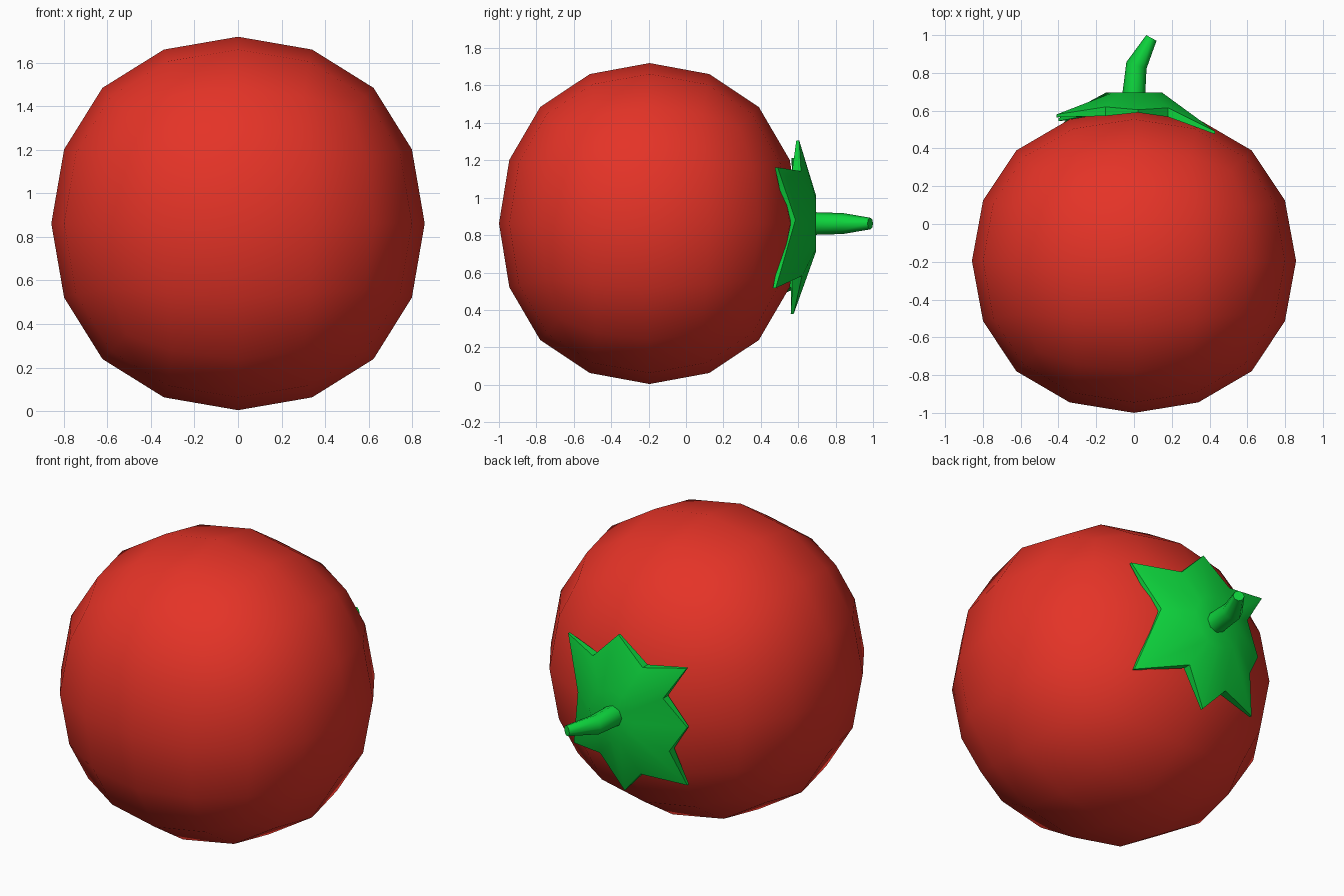
import bpy, bmesh, math
from mathutils import Vector

if "Cube" in bpy.data.objects:
    bpy.data.objects.remove(bpy.data.objects["Cube"])

CY, CZ = -0.195, 0.862      # body centre


def material(name, rgb):
    m = bpy.data.materials.new(name)
    m.diffuse_color = (*rgb, 1)
    m.use_nodes = True
    m.node_tree.nodes["Principled BSDF"].inputs["Base Color"].default_value = m.diffuse_color
    return m


red = material("red_skin", (0.78, 0.033, 0.02))
green = material("green_leaf", (0.004, 0.65, 0.045))


def make(name, bm, mat):
    bmesh.ops.recalc_face_normals(bm, faces=bm.faces)
    for f in bm.faces:
        f.smooth = True
    me = bpy.data.meshes.new(name)
    bm.to_mesh(me)
    bm.free()
    me.materials.append(mat)
    ob = bpy.data.objects.new(name, me)
    bpy.context.collection.objects.link(ob)
    return ob


# fruit body: a subdivided cube, slightly flattened front to back
bm = bmesh.new()
bmesh.ops.create_cube(bm, size=2)
k = 0.858 / 0.8395
bmesh.ops.scale(bm, vec=(k, k * 0.938, k), verts=bm.verts)
bmesh.ops.translate(bm, vec=(0, CY, CZ), verts=bm.verts)
body = make("fruit_body", bm, red)
sub = body.modifiers.new("round", 'SUBSURF')
sub.levels = sub.render_levels = 2

# leafy crown: seven pointed leaves, (x, y, z from centre), tip then notch
outline = [
    (0.43, 0.49, 0.30), (0.18, 0.615, 0.28),
    (0.02, 0.605, 0.445), (-0.15, 0.62, 0.30),
    (-0.41, 0.58, 0.35), (-0.28, 0.615, 0.15),
    (-0.40, 0.56, -0.01), (-0.31, 0.60, -0.16),
    (-0.38, 0.53, -0.37), (-0.13, 0.61, -0.34),
    (0.0, 0.575, -0.485), (0.13, 0.62, -0.28),
    (0.40, 0.48, -0.345), (0.30, 0.585, 0.02),
]
bm = bmesh.new()
n = len(outline)


def crown_layer(drop):
    """Concentric layers of the crown, pushed towards the fruit by drop."""
    centre = bm.verts.new((0, 0.685 - drop, CZ))
    inner, rim = [], []
    for x, y, z in outline:
        r = math.hypot(x, z)
        inner.append(bm.verts.new((x / r * 0.15, 0.695 - drop, CZ + z / r * 0.15)))
        rim.append(bm.verts.new((x, y - drop * (0.8 if r < 0.37 else 0.25), CZ + z)))
    for i in range(n):
        j = (i + 1) % n
        bm.faces.new((centre, inner[i], inner[j]))
        bm.faces.new((inner[i], rim[i], rim[j], inner[j]))
    return rim


top, under = crown_layer(0), crown_layer(0.06)
for i in range(n):
    j = (i + 1) % n
    bm.faces.new((top[i], under[i], under[j], top[j]))
crown = make("leaf_crown", bm, green)

# stem: tapered eight-sided tube bending sideways
bm = bmesh.new()
path = [(0, 0.63, 0.068), (0, 0.70, 0.060), (0.013, 0.84, 0.056), (0.092, 0.985, 0.031)]
rings = []
for i, (x, y, r) in enumerate(path):
    a, b = path[max(i - 1, 0)], path[min(i + 1, len(path) - 1)]
    d = Vector((b[0] - a[0], b[1] - a[1], 0)).normalized()
    side = Vector((d.y, -d.x, 0))
    up = Vector((0, 0, 1))
    rings.append([bm.verts.new(Vector((x, y, CZ)) + r * (
        side * math.cos(t * math.pi / 4) + up * math.sin(t * math.pi / 4))) for t in range(8)])
for p, q in zip(rings, rings[1:]):
    for t in range(8):
        s = (t + 1) % 8
        bm.faces.new((p[t], p[s], q[s], q[t]))
bm.faces.new(rings[0])
bm.faces.new(rings[-1])
stem = make("stem", bm, green)

# keep the thin leaf edges and stem end crisp
bpy.ops.object.select_all(action='DESELECT')
for ob in (crown, stem):
    ob.select_set(True)
bpy.context.view_layer.objects.active = crown
bpy.ops.object.shade_smooth_by_angle(angle=math.radians(50))
